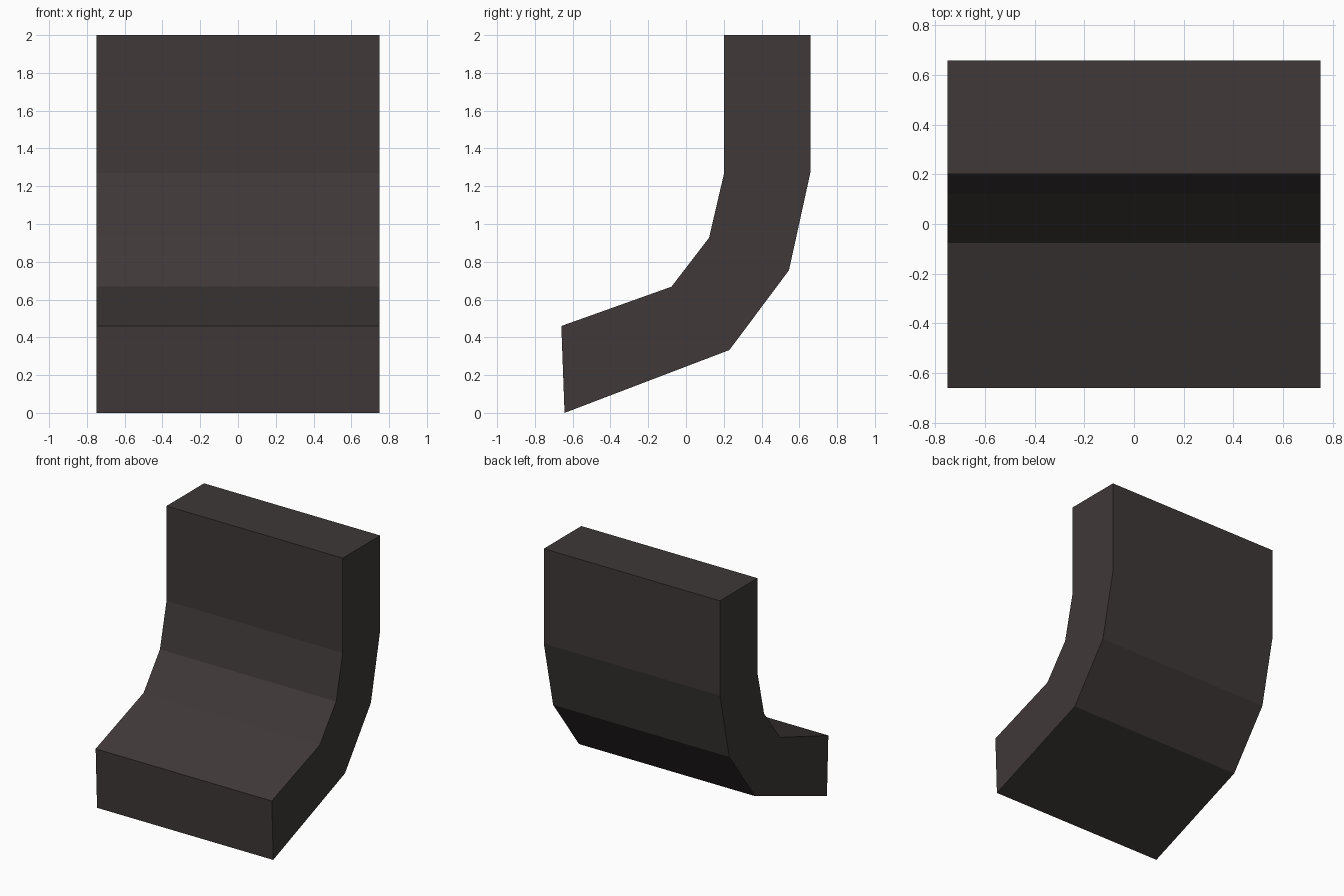
import bpy, bmesh
from mathutils import Vector

if "Cube" in bpy.data.objects:
    bpy.data.objects.remove(bpy.data.objects["Cube"])

WIDTH = 1.5

# Side profile (y, z) of the curved slab
profile = [
    (-0.643, 0.0), (0.23, 0.333), (0.545, 0.755), (0.658, 1.27), (0.658, 2.0),
    (0.202, 2.0), (0.202, 1.27), (0.122, 0.927), (-0.077, 0.668), (-0.66, 0.46),
]

# Dark brown-grey material
mat = bpy.data.materials.new("dark brown grey")
mat.diffuse_color = (0.050, 0.040, 0.040, 1.0)
mat.use_nodes = True
mat.node_tree.nodes["Principled BSDF"].inputs["Base Color"].default_value = mat.diffuse_color

# Curved slab: extrude the profile across x
bm = bmesh.new()
side = bm.faces.new([bm.verts.new((-WIDTH / 2, y, z)) for y, z in profile])
ext = bmesh.ops.extrude_face_region(bm, geom=[side], use_keep_orig=True)
moved = [g for g in ext["geom"] if isinstance(g, bmesh.types.BMVert)]
bmesh.ops.translate(bm, verts=moved, vec=Vector((WIDTH, 0, 0)))
bmesh.ops.recalc_face_normals(bm, faces=bm.faces[:])

mesh = bpy.data.meshes.new("curved_slab")
bm.to_mesh(mesh)
bm.free()
mesh.materials.append(mat)
slab = bpy.data.objects.new("curved_slab", mesh)
bpy.context.collection.objects.link(slab)
